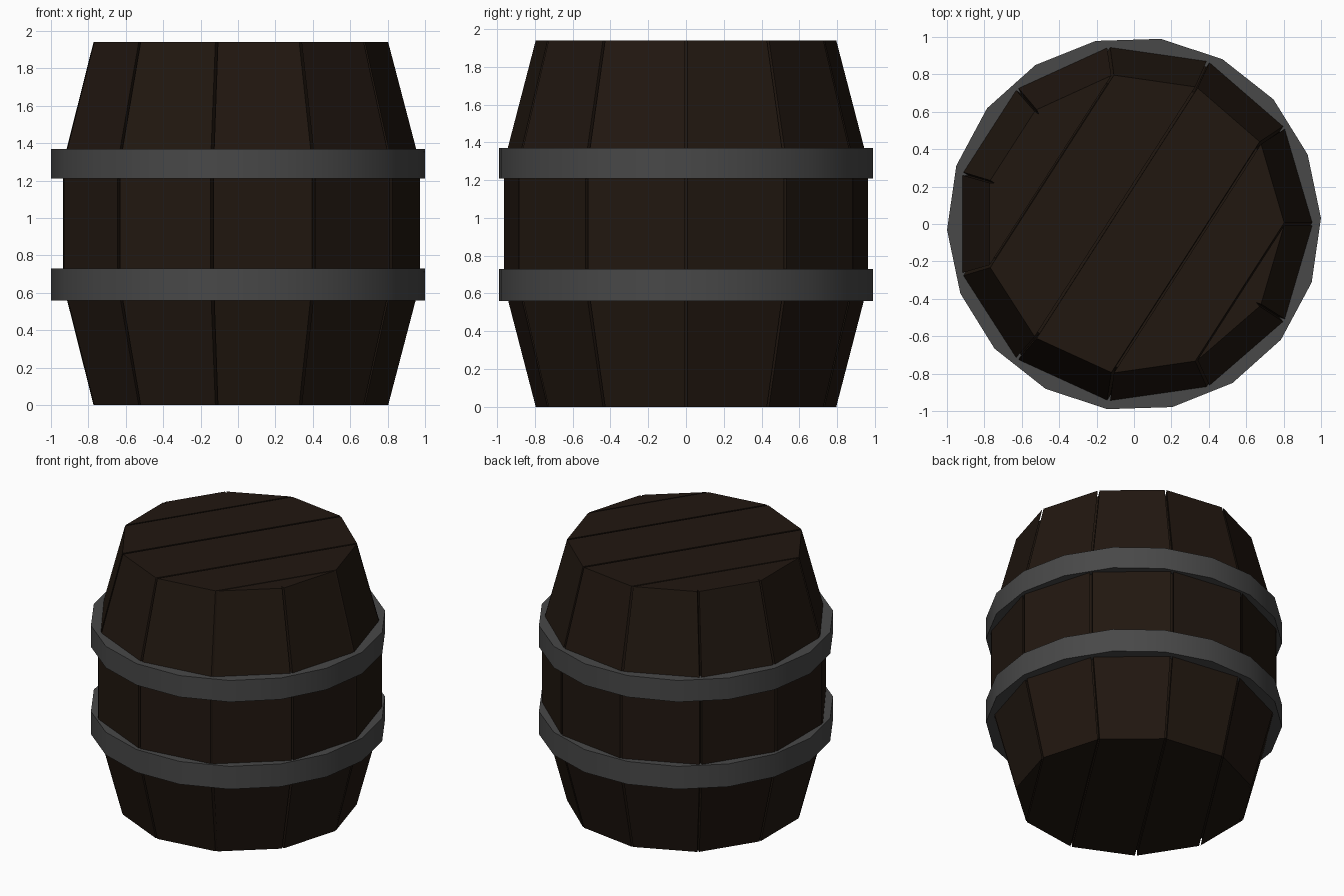
import bpy, bmesh
from math import cos, sin, pi, radians
from mathutils import Vector

if "Cube" in bpy.data.objects:
    bpy.data.objects.remove(bpy.data.objects["Cube"])

SIDES = 11
H = 1.94
PROFILE = [(0.805, 0), (0.975, H / 3), (0.975, 2 * H / 3), (0.805, H)]
GAP = 0.016  # share of a stave's width trimmed at each seam


def material(name, rgb):
    m = bpy.data.materials.new(name)
    m.diffuse_color = (*rgb, 1)
    m.use_nodes = True
    m.node_tree.nodes["Principled BSDF"].inputs["Base Color"].default_value = m.diffuse_color
    return m


def finish(bm, name, mat):
    bmesh.ops.recalc_face_normals(bm, faces=bm.faces)
    me = bpy.data.meshes.new(name)
    bm.to_mesh(me)
    bm.free()
    ob = bpy.data.objects.new(name, me)
    bpy.context.collection.objects.link(ob)
    me.materials.append(mat)
    return ob


def loft(name, outline, profile, mat):
    """Closed solid: a unit outline scaled by the (radius, z) profile."""
    bm = bmesh.new()
    rings = [[bm.verts.new((p.x * r, p.y * r, z)) for p in outline] for r, z in profile]
    n = len(outline)
    for a, b in zip(rings, rings[1:]):
        for i in range(n):
            j = (i + 1) % n
            bm.faces.new((a[i], a[j], b[j], b[i]))
    bm.faces.new(rings[0][::-1])
    bm.faces.new(rings[-1])
    return finish(bm, name, mat)


def corner(i):
    a = 2 * pi * i / SIDES
    return Vector((cos(a), sin(a)))


def trimmed(i, toward):
    return corner(i).lerp(corner(toward), GAP)


def edge_run(first, last):
    """Outer edge from corner first to last, with a groove at each corner between."""
    pts = [trimmed(first, first + 1)]
    for k in range(first + 1, last):
        pts += [trimmed(k, k - 1), corner(k) * 0.965, trimmed(k, k + 1)]
    return pts + [trimmed(last, last - 1)]


wood = material("dark_wood", (0.015, 0.0085, 0.005))
iron = material("iron", (0.065, 0.065, 0.065))

# Wooden body: parallel sections whose seams cross the lid and run down the sides
loft("stave_section_1", edge_run(3, 6), PROFILE, wood)
for n, (a, b) in enumerate([(2, 6), (1, 7), (0, 8)], 2):
    loft(f"stave_section_{n}", edge_run(a, a + 1) + edge_run(b, b + 1), PROFILE, wood)
loft("stave_section_5", edge_run(9, 11), PROFILE, wood)

# Inner core closing the seams
core = [(r - 0.03, min(max(z, 0.025), H - 0.025)) for r, z in PROFILE]
loft("barrel_core", [corner(i) for i in range(SIDES)], core, wood)


# Metal hoops
def hoop(name, z0, z1, outer=1.0, inner=0.89, sides=18):
    bm = bmesh.new()
    rings = []
    for r, z in ((outer, z0), (outer, z1), (inner, z1), (inner, z0)):
        rings.append([bm.verts.new((r * cos(a), r * sin(a), z)) for a in
                      (2 * pi * i / sides + radians(1.8) for i in range(sides))])
    for k in range(4):
        a, b = rings[k], rings[(k + 1) % 4]
        for i in range(sides):
            j = (i + 1) % sides
            bm.faces.new((a[i], a[j], b[j], b[i]))
    ob = finish(bm, name, iron)
    bpy.ops.object.select_all(action='DESELECT')
    ob.select_set(True)
    bpy.context.view_layer.objects.active = ob
    bpy.ops.object.shade_smooth_by_angle(angle=radians(30))


hoop("lower_hoop", 0.56, 0.73)
hoop("upper_hoop", 1.21, 1.37)
